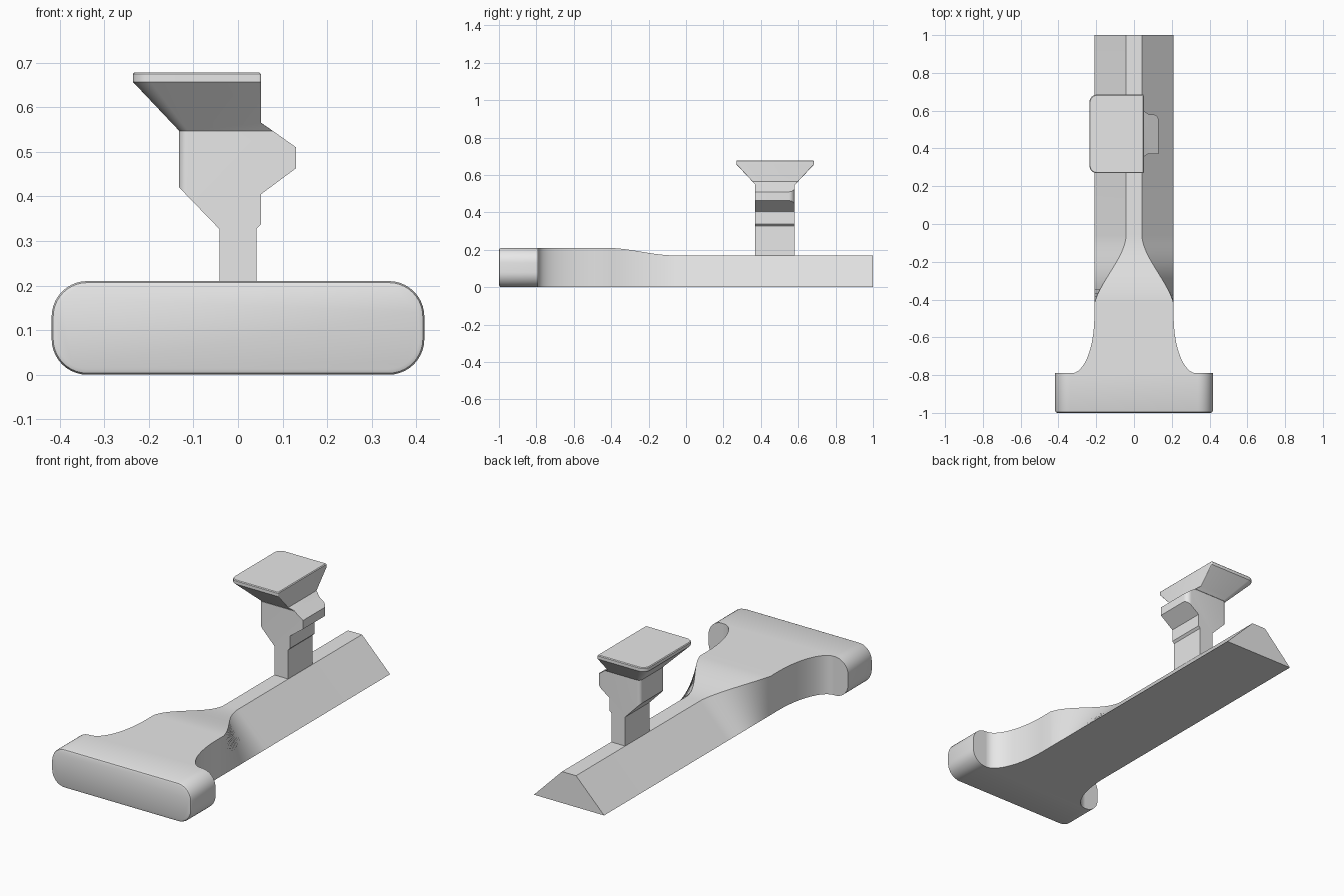
import bpy, bmesh, math

if "Cube" in bpy.data.objects:
    bpy.data.objects.remove(bpy.data.objects["Cube"])

grey = bpy.data.materials.new("plain grey")
grey.diffuse_color = (0.8, 0.8, 0.8, 1)
grey.use_nodes = True
grey.node_tree.nodes["Principled BSDF"].inputs["Base Color"].default_value = grey.diffuse_color


def finish(name, bm):
    bmesh.ops.recalc_face_normals(bm, faces=bm.faces)
    me = bpy.data.meshes.new(name)
    bm.to_mesh(me)
    bm.free()
    me.materials.append(grey)
    ob = bpy.data.objects.new(name, me)
    bpy.context.collection.objects.link(ob)
    bpy.ops.object.select_all(action='DESELECT')
    ob.select_set(True)
    bpy.context.view_layer.objects.active = ob
    bpy.ops.object.shade_smooth_by_angle(angle=math.radians(25))
    return ob


def loft(bm, rings):
    """Skin rings of equal point count and cap both ends."""
    vs = [[bm.verts.new(p) for p in r] for r in rings]
    n = len(vs[0])
    for a, b in zip(vs, vs[1:]):
        for i in range(n):
            j = (i + 1) % n
            bm.faces.new((a[i], a[j], b[j], b[i]))
    bm.faces.new(vs[0])
    bm.faces.new(vs[-1])


def rounded_rect(x0, x1, y0, y1, radii, seg=8):
    """Counter-clockwise outline; radii start at the low-left corner."""
    pts = []
    corners = ((x0, y0, 1, 1), (x1, y0, -1, 1), (x1, y1, -1, -1), (x0, y1, 1, -1))
    for k, ((cx, cy, sx, sy), r) in enumerate(zip(corners, radii)):
        for i in range(seg + 1):
            a = math.pi + math.pi / 2 * (k + i / seg)
            pts.append((cx + sx * r + r * math.cos(a), cy + sy * r + r * math.sin(a)))
    return pts


# Rail and neck: sections as (y, bottom half width, top half width, height)
sections = [(1.0, 0.21, 0.042, 0.17), (-0.06, 0.21, 0.042, 0.17)]
for i in range(1, 21):                      # trapezoid blends into upright neck
    t = i / 20
    s = t * t * (3 - 2 * t)
    w = 0.6 * s + 0.4 * t ** 1.5
    sections.append((-0.06 - 0.36 * t, 0.21, 0.042 + 0.168 * w, 0.17 + 0.04 * s))
for i in range(17):                         # neck flares out to the grip
    a = math.pi / 2 * i / 16
    x = 0.33 - 0.12 * math.cos(a)
    sections.append((-0.49 - 0.30 * math.sin(a), x, x, 0.21))
bm = bmesh.new()
loft(bm, [[(-b, y, 0), (b, y, 0), (t, y, z), (-t, y, z)] for y, b, t, z in sections])
finish("rail_and_neck", bm)

# Cross grip with a softened front edge
bm = bmesh.new()
rings = []
for y, d in ((-0.79, 0), (-0.988, 0), (-0.9965, 0.0035), (-1.0, 0.012)):
    rings.append([(x, y, z) for x, z in
                  rounded_rect(-0.418 + d, 0.418 - d, d, 0.21 - d, [0.08 - d] * 4, 10)])
loft(bm, rings)
finish("cross_grip", bm)

# Post with side bump
profile = [(-0.042, 0.16), (0.041, 0.16), (0.041, 0.327), (0.052, 0.338), (0.052, 0.405),
           (0.13, 0.463), (0.13, 0.51), (0.078, 0.547), (-0.132, 0.547), (-0.132, 0.42),
           (-0.042, 0.327)]
bm = bmesh.new()
loft(bm, [[(x, y, z) for x, z in profile] for y in (0.37, 0.58)])
for px, r in ((-0.132, 0.02), (0.13, 0.03)):
    edges = [e for e in bm.edges
             if all(abs(v.co.x - px) < 1e-4 for v in e.verts)
             and abs(e.verts[0].co.y - e.verts[1].co.y) < 1e-4]
    bmesh.ops.bevel(bm, geom=edges, offset=r, segments=6, profile=0.5, affect='EDGES')
finish("post", bm)

# Flared head: (z, left x, right x, half depth, left radius, right radius)
levels = [(0.547, -0.132, 0.078, 0.105, 0.02, 0.002),
          (0.565, -0.149, 0.052, 0.122, 0.023, 0.002),
          (0.657, -0.236, 0.052, 0.208, 0.04, 0.005),
          (0.674, -0.236, 0.052, 0.208, 0.04, 0.005),
          (0.678, -0.232, 0.048, 0.204, 0.036, 0.004)]
bm = bmesh.new()
loft(bm, [[(x, y, z) for x, y in
           rounded_rect(x0, x1, 0.477 - h, 0.477 + h, (rl, rr, rr, rl))]
          for z, x0, x1, h, rl, rr in levels])
finish("flared_head", bm)
